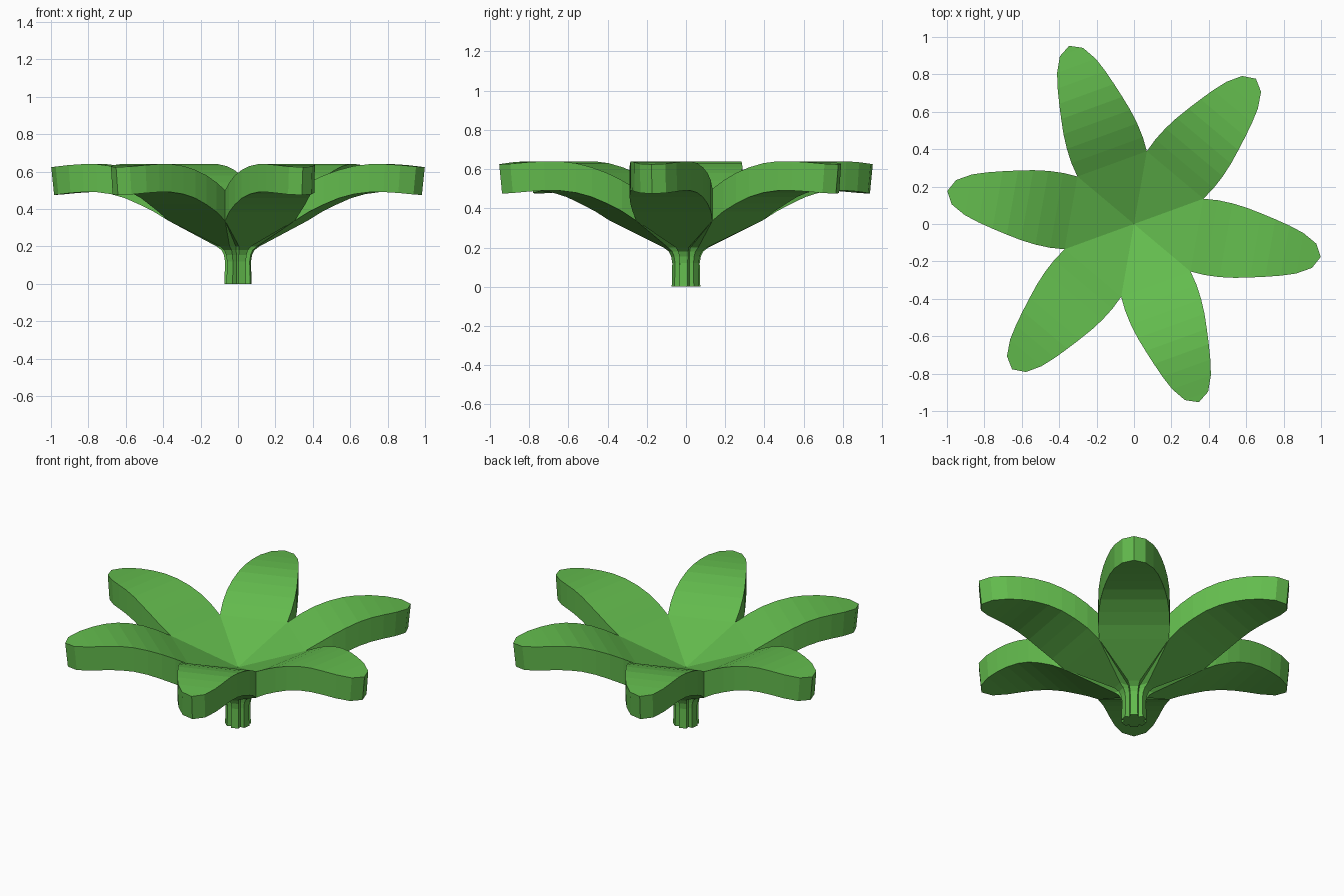
import bpy, bmesh, math

if "Cube" in bpy.data.objects:
    bpy.data.objects.remove(bpy.data.objects["Cube"])

green = bpy.data.materials.new("leaf_green")
green.diffuse_color = (0.125, 0.5, 0.075, 1)
green.use_nodes = True
green.node_tree.nodes["Principled BSDF"].inputs["Base Color"].default_value = green.diffuse_color

# Petal stations: distance along petal, half width, top height, bottom height
STATIONS = [
    (0.342, 0.1975, 0.500, 0.337),
    (0.420, 0.203, 0.542, 0.385),
    (0.500, 0.200, 0.580, 0.424),
    (0.580, 0.190, 0.609, 0.458),
    (0.660, 0.174, 0.630, 0.480),
    (0.740, 0.156, 0.640, 0.490),
    (0.820, 0.136, 0.640, 0.491),
    (0.900, 0.110, 0.635, 0.486),
    (0.978, 0.066, 0.627, 0.478),
]
TIP = (1.014, 0.624, 0.475)

# Stem rings, top to bottom: height, outer radius, groove radius
STEM = [(0.200, 0.115, 0.066), (0.180, 0.088, 0.056), (0.155, 0.076, 0.052),
        (0.120, 0.070, 0.050), (0.000, 0.073, 0.052)]

bm = bmesh.new()


def petal(angle):
    c, s = math.cos(angle), math.sin(angle)

    def vert(u, v, z):
        return bm.verts.new((u * c - v * s, u * s + v * c, z))

    def lean(u):
        return u - max(0, u - 0.7) * 0.05

    top = [[vert(u, k * w, zt) for k in (-1, 1)] for u, w, zt, zb in STATIONS]
    bot = [[vert(lean(u), k * w, zb) for k in (-1, 1)] for u, w, zt, zb in STATIONS]
    tip_t, tip_b = vert(TIP[0], 0, TIP[1]), vert(lean(TIP[0]), 0, TIP[2])

    # Top and underside strips with side walls
    for i in range(len(STATIONS) - 1):
        a, b, d, e = top[i], top[i + 1], bot[i], bot[i + 1]
        bm.faces.new((a[0], b[0], b[1], a[1]))
        bm.faces.new((d[1], e[1], e[0], d[0]))
        bm.faces.new((d[0], e[0], b[0], a[0]))
        bm.faces.new((a[1], b[1], e[1], d[1]))
    a, d = top[-1], bot[-1]
    bm.faces.new((a[0], tip_t, a[1]))
    bm.faces.new((d[1], tip_b, d[0]))
    bm.faces.new((d[0], tip_b, tip_t, a[0]))
    bm.faces.new((a[1], tip_t, tip_b, d[1]))

    # Cup sector on top
    bm.faces.new((vert(0, 0, 0.35), top[0][0], top[0][1]))

    # Fluted stem sector: groove, rib, rib, groove
    g, r = math.radians(30), math.radians(17)
    rings = []
    for z, ro, rg in STEM:
        rings.append([vert(q * math.cos(t), q * math.sin(t), z)
                      for q, t in ((rg, -g), (ro, -r), (ro, r), (rg, g))])
    for p, q in zip(rings, rings[1:]):
        for j in range(3):
            bm.faces.new((p[j], q[j], q[j + 1], p[j + 1]))
    bm.faces.new([vert(0, 0, 0)] + rings[-1][::-1])

    # Underside from the stem out to the notch line
    p, d = rings[0], bot[0]
    bm.faces.new((d[0], p[0], p[1]))
    bm.faces.new((d[0], p[1], p[2], d[1]))
    bm.faces.new((d[1], p[2], p[3]))


for k in range(6):
    petal(math.radians(-10 + 60 * k))

bmesh.ops.remove_doubles(bm, verts=bm.verts[:], dist=0.0015)
bmesh.ops.recalc_face_normals(bm, faces=bm.faces[:])
mesh = bpy.data.meshes.new("six_petal_plant")
bm.to_mesh(mesh)
bm.free()
mesh.materials.append(green)
plant = bpy.data.objects.new("six_petal_plant", mesh)
bpy.context.collection.objects.link(plant)
